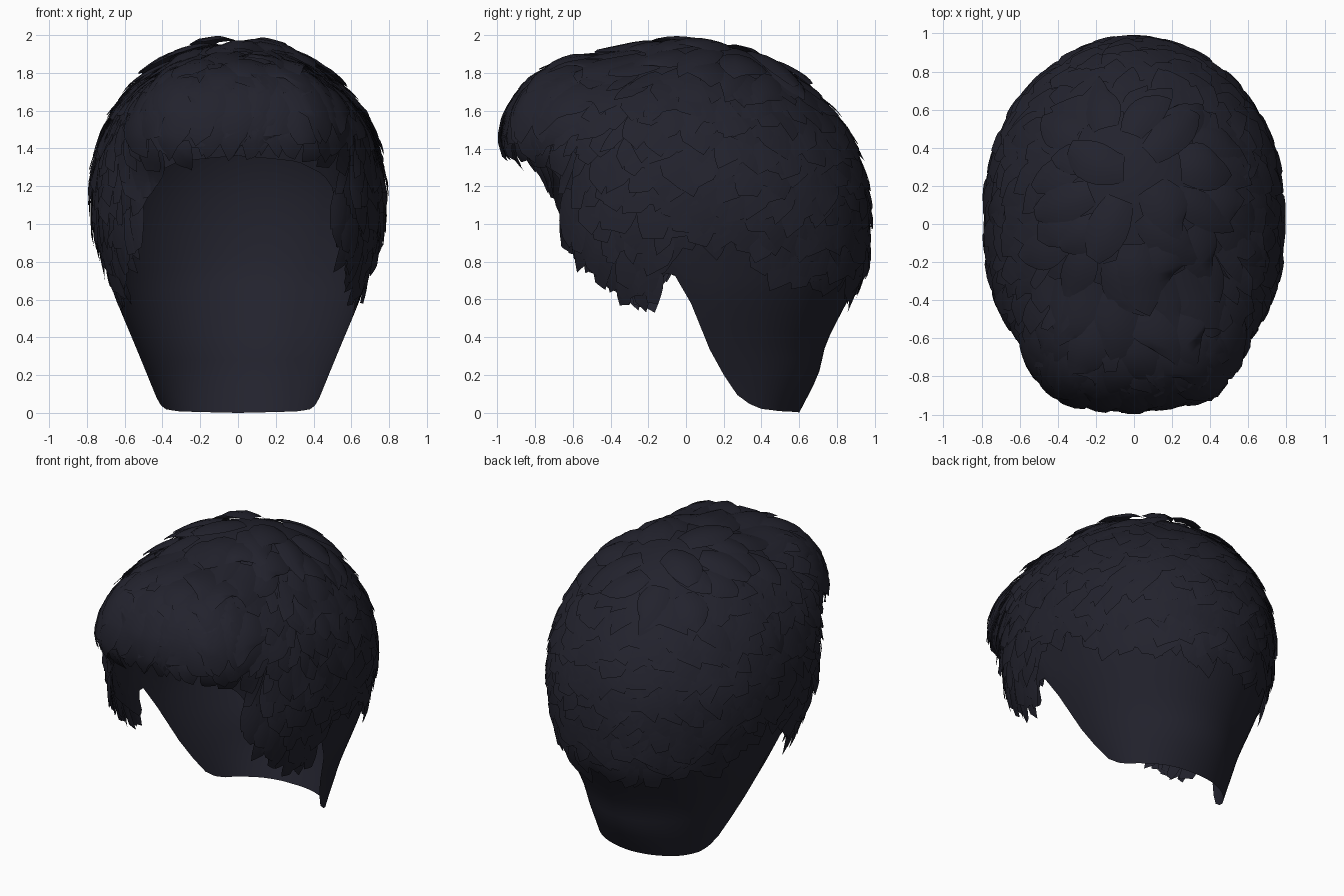
import bpy, bmesh, math, random
from mathutils import Vector
from mathutils.bvhtree import BVHTree

if "Cube" in bpy.data.objects:
    bpy.data.objects.remove(bpy.data.objects["Cube"])

random.seed(4)
mat = bpy.data.materials.new("blue_black_hair")
mat.diffuse_color = (0.016, 0.016, 0.026, 1)
mat.use_nodes = True
mat.node_tree.nodes["Principled BSDF"].inputs["Base Color"].default_value = mat.diffuse_color

# head sections from crown to nape: z, half width, front y, back y
ROWS = [(1.955, 0, 0.05, 0.05), (1.935, .18, -.2, .25), (1.86, .36, -.42, .45),
        (1.71, .55, -.67, .65), (1.5, .69, -.82, .83), (1.25, .755, -.79, .93),
        (1.0, .75, -.77, .955), (.75, .69, -.73, .93), (.6, .645, -.65, .86),
        (.37, .55, -.45, .745), (.2, .48, -.3, .70), (0, .40, 0, .60)]
# lower edge of the scalp: degrees from the back, z
EDGE = [(0, 0), (50, .008), (70, .02), (80, .045), (88, .1), (91, .25), (95, .42), (96, .58),
        (97.5, .69), (100, .76), (104, .71), (109, .61), (115, .63), (119, .72), (126, .82),
        (138, .95), (143, 1.18), (148, 1.26), (160, 1.33), (180, 1.36)]
# lowest roots of the hair cards: degrees from the back, z
ROOT = [(0, .78), (60, .86), (75, 1.02), (98, 1.0), (104, .82), (118, .83), (126, .92),
        (132, 1.1), (137, 1.3), (147, 1.48), (180, 1.57)]


def lerp_table(tab, a):
    for (a0, z0), (a1, z1) in zip(tab, tab[1:]):
        if a <= a1:
            return z0 + (z1 - z0) * (a - a0) / (a1 - a0)
    return tab[-1][1]


def ramp(x):
    x = max(0, min(1, x))
    return x * x * (3 - 2 * x)


def section(u):
    i = min(int(u), len(ROWS) - 2)
    t = u - i
    p1, p2 = ROWS[i], ROWS[i + 1]
    if i == 0:
        p0 = (p2[0], -p2[1], p1[2] * 2 - p2[2], p1[3] * 2 - p2[3])
    else:
        p0 = ROWS[i - 1]
    p3 = ROWS[min(i + 2, len(ROWS) - 1)]
    return [.5 * (2 * b + (c - a) * t + (2 * a - 5 * b + 4 * c - d) * t * t
                  + (3 * b - a - 3 * c + d) * t ** 3) for a, b, c, d in zip(p0, p1, p2, p3)]


def head_point(phi, u):
    # elliptical at the back, squarer at the front
    z, w, yf, yb = section(u)
    s, c = math.sin(phi), math.cos(phi)
    if c < 0:
        e = 1 - .2 * ramp((z - .5) / .4) * ramp((1.95 - z) / .3)
        s, c = math.copysign(abs(s) ** e, s), -abs(c) ** e
    return Vector((w * s, (yf + yb) / 2 + (yb - yf) / 2 * c, z))


def u_at(z):
    lo, hi = 0, len(ROWS) - 1
    for _ in range(30):
        m = (lo + hi) / 2
        if section(m)[0] > z:
            lo = m
        else:
            hi = m
    return lo


def shell(edge, cols=120, rows=30):
    bm = bmesh.new()
    grid = []
    for c in range(cols):
        phi = 2 * math.pi * c / cols
        a = math.degrees(min(phi, 2 * math.pi - phi))
        end = u_at(edge(a))
        grid.append([bm.verts.new(head_point(phi, .02 + (end - .02) * r / rows))
                     for r in range(rows + 1)])
    for c in range(cols):
        n = (c + 1) % cols
        for r in range(rows):
            bm.faces.new((grid[c][r], grid[c][r + 1], grid[n][r + 1], grid[n][r]))
    bm.faces.new([g[0] for g in grid])
    bm.normal_update()
    return bm


def finish(bm, name):
    me = bpy.data.meshes.new(name)
    for f in bm.faces:
        f.smooth = True
    bm.to_mesh(me)
    bm.free()
    me.materials.append(mat)
    ob = bpy.data.objects.new(name, me)
    bpy.context.collection.objects.link(ob)
    return ob


# scalp cap, and an uncropped head used only as a guide for the cards
guide = shell(lambda a: 0)
tree = BVHTree.FromBMesh(guide)
guide.free()
finish(shell(lambda a: lerp_table(EDGE, a)), "scalp_cap")

CROWN = Vector((0, .42, 1.98))
MID = Vector((0, .05, 1.0))


def snap(p):
    q, n, _, _ = tree.find_nearest(p)
    if n.dot(q - MID) < 0:
        n = -n
    return q, n


def bulge(p):
    # the fringe stands out from the forehead
    return .115 * ramp((-p.y - .3) / .45) * ramp((p.z - 1.2) / .25) * ramp((.66 - abs(p.x)) / .36)


def card(bm, p, length, width, lift, turn=0, arch=.1, taper=.6, steps=5, base=.006):
    # one curved strip of hair following the head
    slant = random.uniform(-.18, .18)
    rows = []
    p, n = snap(p)
    for s in range(steps + 1):
        t = s / steps
        d = p - CROWN
        d.z -= .25 + 1.3 * ramp((1.5 - p.z) / .4)
        d = d - n * d.dot(n)
        if d.length < 1e-4:
            d = Vector((0, -1, 0))
        d.normalize()
        side = n.cross(d)
        d = d * math.cos(turn) + side * math.sin(turn)
        side = n.cross(d)
        w = width / 2 * (.8 + .4 * math.sin(math.pi * t) if t < .5
                         else 1.2 - (1.2 - taper) * ((t - .5) * 2) ** 2)
        row = []
        for k in (-1, -.4, .4, 1):
            q, m = snap(p + side * w * k + d * (slant * width * k * t * 2))
            h = base + lift * t + arch * width * (1 - k * k) * math.sin(math.pi * (.2 + .7 * t)) + bulge(q)
            row.append(bm.verts.new(q + m * h))
        rows.append(row)
        p, n = snap(p + d * length / steps)
    for a, b in zip(rows, rows[1:]):
        for k in range(3):
            bm.faces.new((a[k], b[k], b[k + 1], a[k + 1]))


def scatter(count):
    # even spread of points over the head
    for i in range(count):
        z = 1 - 2 * (i + .5) / count
        r = math.sqrt(1 - z * z)
        f = i * 2.399963
        q, n = snap(MID + Vector((r * math.cos(f) * .8, r * math.sin(f), z * .95)))
        yield q, math.degrees(abs(math.atan2(q.x, q.y - .08)))


# flat layered cards on the back and sides
bm = bmesh.new()
for q, a in scatter(1500):
    if q.z > lerp_table(ROOT, a) and q.z < 1.8:
        front = ramp((a - 95) / 30)
        card(bm, q, random.uniform(.17, .24), random.uniform(.10, .17) - .05 * front,
             random.uniform(.015, .035) + .015 * front, random.uniform(-.2, .2), .03, .75)
finish(bm, "side_and_back_layers")

# larger leaf-like locks on top
bm = bmesh.new()
for q, a in scatter(420):
    if q.z > 1.62 and q.y < .5:
        low = ramp((abs(q.x) - .25) / .2)
        card(bm, q, random.uniform(.24, .36) - .06 * low, random.uniform(.15, .22) - .04 * low,
             random.uniform(.02, .05) - .015 * low, random.uniform(-.55, .55), .13 - .06 * low, .4, 6)
finish(bm, "top_locks")

# sweeping fringe over the forehead
bm = bmesh.new()
for i in range(28):
    x = -.52 + 1.04 * ((i * .618) % 1)
    q = Vector((x, -.62 + .3 * x * x + random.uniform(-.06, .06), 1.74))
    card(bm, q, random.uniform(.30, .40) - .05 * ramp(x / .4), random.uniform(.16, .22),
         random.uniform(.03, .06), random.uniform(-.3, .3), .12, .45, 8)
# longer strands swept to one temple
for i in range(5):
    q = Vector((-.40 - .04 * i, -.74, 1.52 - .05 * i))
    card(bm, q, .28, .10, .04, random.uniform(-.35, -.1), .1, .35, 6)
finish(bm, "fringe_locks")

# hanging tips at the temples and in front of the ears
bm = bmesh.new()
for s in (-1, 1):
    for i in range(18):
        t = i / 17
        phi = math.radians(104 + 36 * t)
        z = .80 + .36 * t ** 1.6 + random.uniform(-.03, .03)
        card(bm, head_point(s * phi, u_at(z)), random.uniform(.20, .26), .08,
             random.uniform(.02, .05), random.uniform(-.1, .1), .05, .7)
finish(bm, "sideburn_tips")
